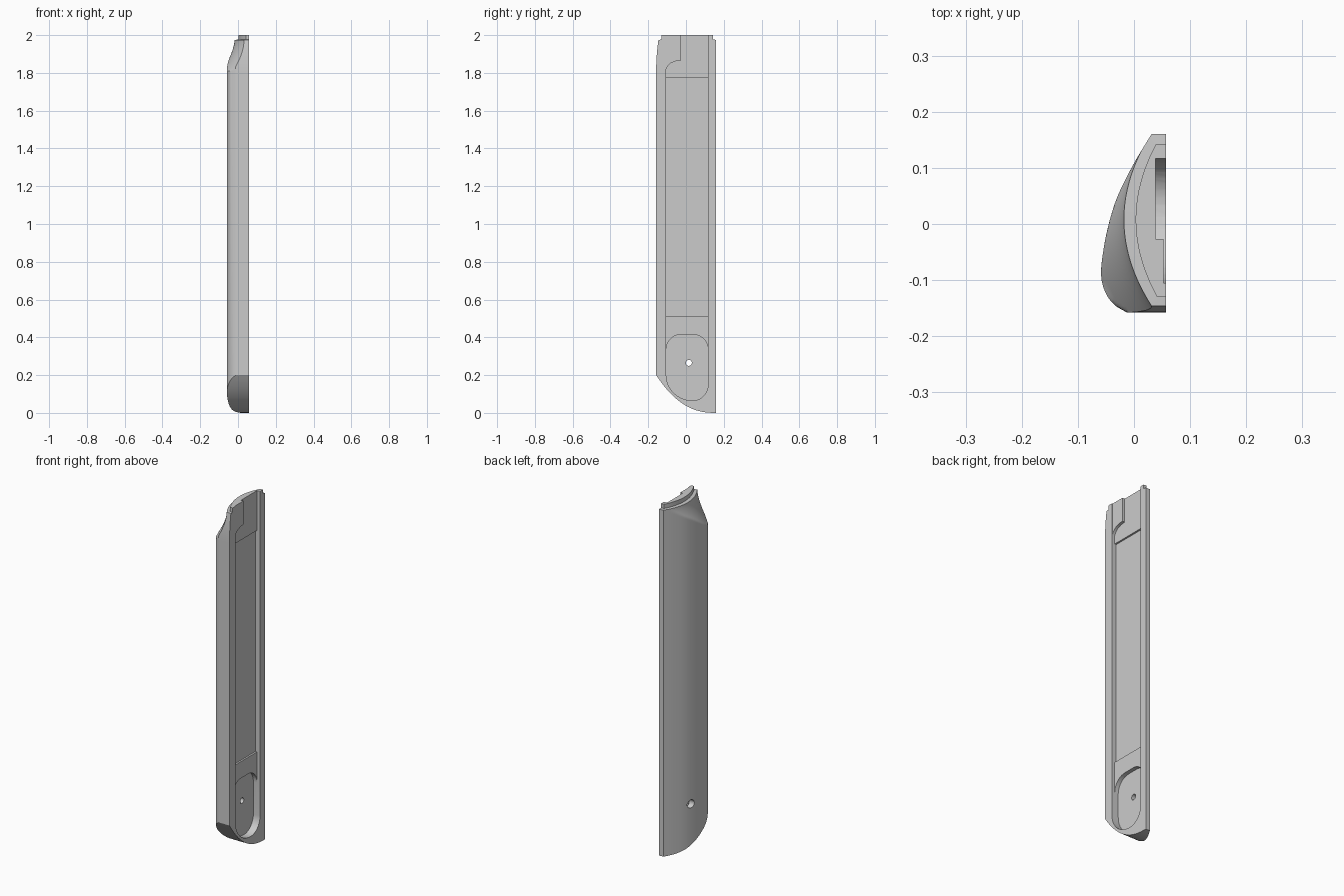
import bpy, bmesh
from math import cos, sin, radians

cube = bpy.data.objects.get("Cube")
if cube:
    bpy.data.objects.remove(cube)

grey = bpy.data.materials.new("plain grey")
grey.use_nodes = True
colour = (0.6, 0.6, 0.6, 1)
grey.diffuse_color = colour
grey.node_tree.nodes["Principled BSDF"].inputs["Base Color"].default_value = colour

FLAT, FRONT, BACK, STEPS = 0.057, -0.158, 0.16, 56
SCOOP, SHOULDER = 1.81, 1.975

# Outer cross-section, as (y, x) from the front corner to the back edge
OUTER = [(-0.158, -0.012), (-0.145, -0.034), (-0.122, -0.051), (-0.092, -0.0585),
         (-0.05, -0.055), (0, -0.045), (0.05, -0.029), (0.11, 0.001), (0.16, 0.031)]


def outer_x(y):
    """Smooth interpolation through the cross-section points."""
    n = len(OUTER)
    i = next((k for k in range(n - 1) if y <= OUTER[k + 1][0]), n - 2)
    (y0, x0), (y1, x1) = OUTER[i], OUTER[i + 1]

    def slope(k):
        a, b = OUTER[max(k - 1, 0)], OUTER[min(k + 1, n - 1)]
        return (b[1] - a[1]) / (b[0] - a[0])
    h = y1 - y0
    t = (y - y0) / h
    return (x0 * (1 + 2 * t) * (1 - t) ** 2 + x1 * t * t * (3 - 2 * t)
            + h * slope(i) * t * (1 - t) ** 2 + h * slope(i + 1) * t * t * (t - 1))


def arc_x(y, tip, depth, half):
    return tip + depth * ((y - 0.008) / half) ** 2


def body_level(z):
    """One level of the shell; the scoop at the top cuts into the section."""
    t = max(0, (z - SCOOP) / (SHOULDER - SCOOP))
    front = FRONT + 0.012 * t * t
    level = []
    for i in range(STEPS + 1):
        u = i / STEPS
        y = front + (BACK - front) * u
        x = outer_x(y)
        if t > 0:
            x = max(x, arc_x(y, -0.018, 0.048, 0.152) - 0.066 * (1 - t) ** 1.6)
        level.append((x, y, z if z else 0.2 * (1 - u) ** 2.42))
    return level


def tongue_level(z):
    level = []
    for i in range(STEPS + 1):
        y = -0.13 + 0.273 * i / STEPS
        level.append((arc_x(y, 0.003, 0.037, 0.136), y, z))
    return level


def finish(bm, name):
    bmesh.ops.recalc_face_normals(bm, faces=bm.faces)
    mesh = bpy.data.meshes.new(name)
    bm.to_mesh(mesh)
    bm.free()
    obj = bpy.data.objects.new(name, mesh)
    obj.data.materials.append(grey)
    bpy.context.collection.objects.link(obj)
    return obj


def loft(name, levels):
    """Solid between the curved levels and the flat mating plane."""
    bm = bmesh.new()
    curved = [[bm.verts.new(p) for p in lv] for lv in levels]
    flat = [[bm.verts.new((FLAT, p[1], p[2])) for p in lv] for lv in levels]
    for i in range(STEPS):
        for side in (curved, flat):
            for a, b in zip(side, side[1:]):
                bm.faces.new((a[i], a[i + 1], b[i + 1], b[i]))
        for k in (0, -1):
            bm.faces.new((curved[k][i], curved[k][i + 1], flat[k][i + 1], flat[k][i]))
    for k in range(len(levels) - 1):
        for e in (0, -1):
            bm.faces.new((curved[k][e], curved[k + 1][e], flat[k + 1][e], flat[k][e]))
    return finish(bm, name)


def prism(name, outline, x0, x1=0.1):
    """Cutter: a (y, z) outline extruded along x."""
    bm = bmesh.new()
    low, high = [[bm.verts.new((x, y, z)) for y, z in outline] for x in (x0, x1)]
    bm.faces.new(low)
    bm.faces.new(high)
    for i in range(len(low)):
        bm.faces.new((low[i - 1], low[i], high[i], high[i - 1]))
    obj = finish(bm, name)
    obj.hide_render = True
    return obj


def box(y0, y1, z0, z1):
    return [(y0, z0), (y1, z0), (y1, z1), (y0, z1)]


def arc(cy, cz, ry, rz, start, end, n=10):
    angles = [radians(start + (end - start) * i / n) for i in range(n + 1)]
    return [(cy + ry * cos(a), cz + rz * sin(a)) for a in angles]


# Shell with scooped top, shoulder and tongue
scoop_levels = [SCOOP + (SHOULDER - SCOOP) * i / 20 for i in range(21)]
shell = loft("handle_shell", [body_level(z) for z in [0] + scoop_levels]
             + [tongue_level(z) for z in (SHOULDER + 0.001, 2)])

# Recesses in the flat side
L, R = -0.105, 0.117
slot = [(L, 0.3), (R, 0.3), (R, 2.1), (-0.027, 2.1)] + [
    (-0.027, 1.865), (-0.055, 1.862), (-0.08, 1.852), (-0.098, 1.835), (L, 1.82)]
pocket = (arc(R - 0.08, 0.335, 0.08, 0.08, 0, 90) + arc(L + 0.08, 0.335, 0.08, 0.08, 90, 180)
          + arc(0.035, 0.2, 0.14, 0.135, 180, 270)
          + arc(0.035, 0.15, R - 0.035, 0.085, 270, 360)[1:])
cutters = [
    prism("slot_cutter", slot, 0.038),
    prism("channel_cutter", box(L, R, 0.51, 1.773), 0.028),
    prism("ledge_cutter", box(L, -0.02, 1.79, 2.1), 0.053),
    prism("pocket_cutter", pocket, 0.015),
    prism("pin_hole_cutter", arc(0.015, 0.265, 0.016, 0.016, 0, 345, 23), -0.1),
    prism("counterbore_cutter", arc(0.015, 0.265, 0.023, 0.023, 0, 345, 23), -0.1, -0.015),
]
bpy.context.view_layer.objects.active = shell
for cutter in cutters:
    mod = shell.modifiers.new(cutter.name, 'BOOLEAN')
    mod.operation, mod.solver, mod.object = 'DIFFERENCE', 'EXACT', cutter
    bpy.ops.object.modifier_apply(modifier=mod.name)
    bpy.data.objects.remove(cutter)

# Smooth curved side, crisp edges
bpy.ops.object.select_all(action='DESELECT')
shell.select_set(True)
bpy.ops.object.shade_smooth_by_angle(angle=radians(25))
